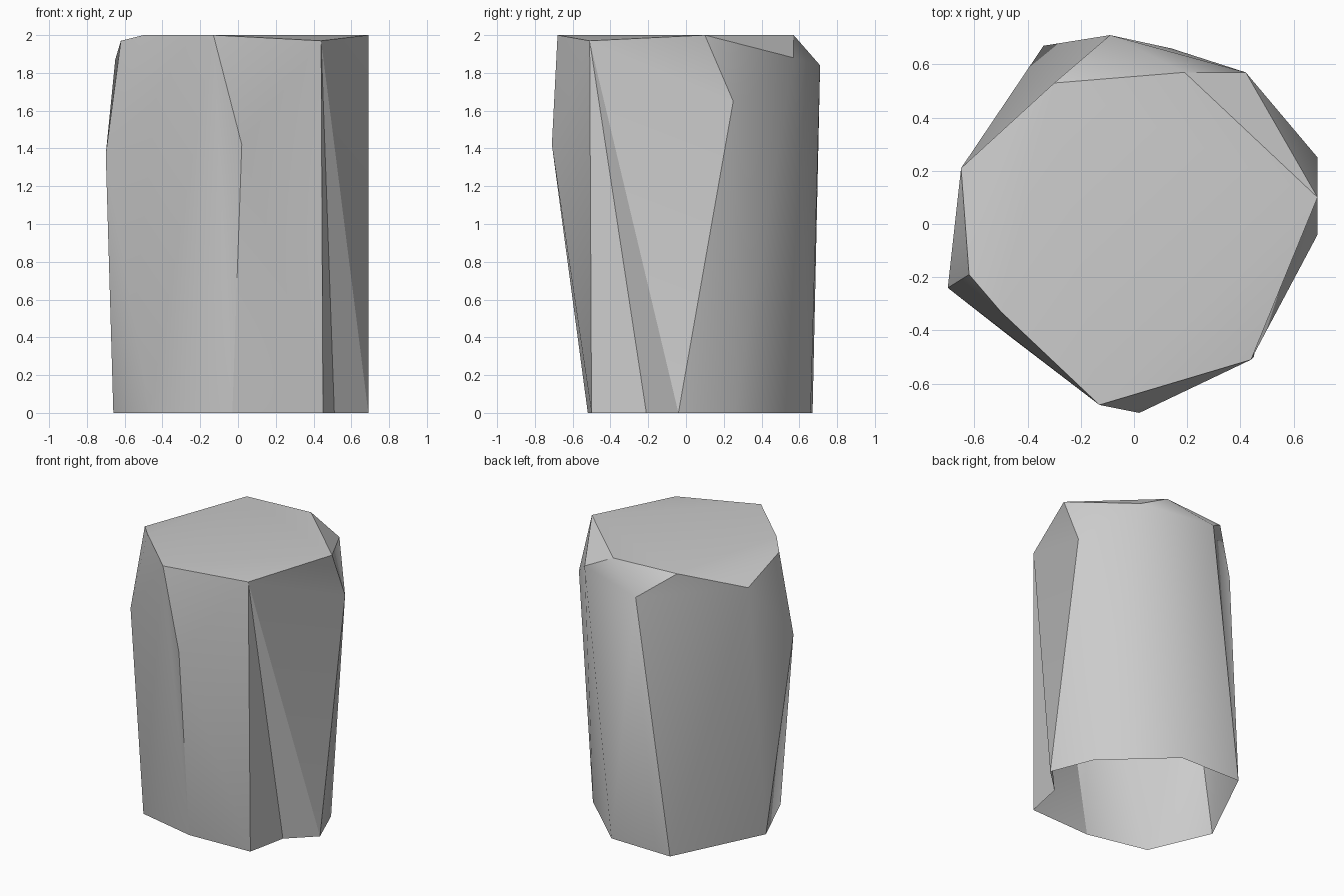
import bpy
import bmesh
import math

# Remove the default object only
cube = bpy.data.objects.get("Cube")
if cube:
    bpy.data.objects.remove(cube, do_unlink=True)

# Stone colour
stone = bpy.data.materials.new("pale_grey_stone")
stone.use_nodes = True
colour = (0.6, 0.6, 0.6, 1)
stone.diffuse_color = colour
stone.node_tree.nodes["Principled BSDF"].inputs["Base Color"].default_value = colour

# Foot outline on the ground, counter-clockwise from the front right corner
foot = {
    "foot_corner": (.45, -.5), "foot_notch": (.51, -.21), "foot_right": (.69, -.04),
    "foot_back_right": (.57, .26), "foot_back": (.14, .66), "foot_back_left": (-.34, .67),
    "foot_left": (-.66, .02), "foot_front_left": (-.47, -.42), "foot_front": (-.03, -.52),
}

# Chipped shoulder points between foot and rim
shoulder = {
    "bulge_front": (.02, -.71, 1.42), "bulge_right": (.69, .25, 1.65),
    "chip_right": (.42, .57, 1.88), "chip_back": (-.09, .71, 1.84),
    "bulge_left": (-.7, -.24, 1.37),
}

# Rim of the flat top
rim = {
    "rim_corner": (.44, -.51, 1.97), "rim_right": (.69, .1, 2), "rim_back": (.19, .57, 2),
    "rim_back_left": (-.3, .53, 2), "rim_left": (-.65, .21, 1.87),
    "rim_low": (-.62, -.19, 1.97), "rim_bend": (-.5, -.33, 2), "rim_front": (-.13, -.68, 2),
}

bm = bmesh.new()
points = {name: bm.verts.new((x, y, 0)) for name, (x, y) in foot.items()}
points.update({name: bm.verts.new(co) for name, co in {**shoulder, **rim}.items()})


def fan(centre, outline):
    """Facets spreading from one point to each step of an outline."""
    names = outline.split()
    for a, b in zip(names, names[1:]):
        bm.faces.new([points[n] for n in (centre, a, b)])


# Top facets
fan("rim_back_left", "rim_left rim_low rim_bend rim_front rim_right rim_back")
fan("rim_corner", "rim_right rim_front")

# Front facets
fan("bulge_front", "rim_front foot_front foot_corner rim_corner rim_front")
fan("rim_front", "rim_bend bulge_left foot_front_left foot_front")

# Right facets
fan("rim_corner", "foot_corner foot_notch foot_right bulge_right rim_right")
fan("bulge_right", "foot_right foot_back_right chip_right rim_right")
fan("chip_right", "foot_back_right foot_back chip_back rim_back rim_right")

# Back facets
fan("chip_back", "foot_back foot_back_left rim_left rim_back_left rim_back")

# Left facets
fan("rim_left", "foot_back_left foot_left bulge_left rim_low")
fan("bulge_left", "foot_left foot_front_left")
fan("bulge_left", "rim_bend rim_low")

# Open-bottomed stone with normals facing outward
bmesh.ops.recalc_face_normals(bm, faces=bm.faces)
mesh = bpy.data.meshes.new("stone_pillar")
bm.to_mesh(mesh)
bm.free()
mesh.materials.append(stone)
pillar = bpy.data.objects.new("stone_pillar", mesh)
bpy.context.collection.objects.link(pillar)

# Soft facets with crisp main edges
bpy.ops.object.select_all(action="DESELECT")
pillar.select_set(True)
bpy.context.view_layer.objects.active = pillar
bpy.ops.object.shade_smooth_by_angle(angle=math.radians(30))
